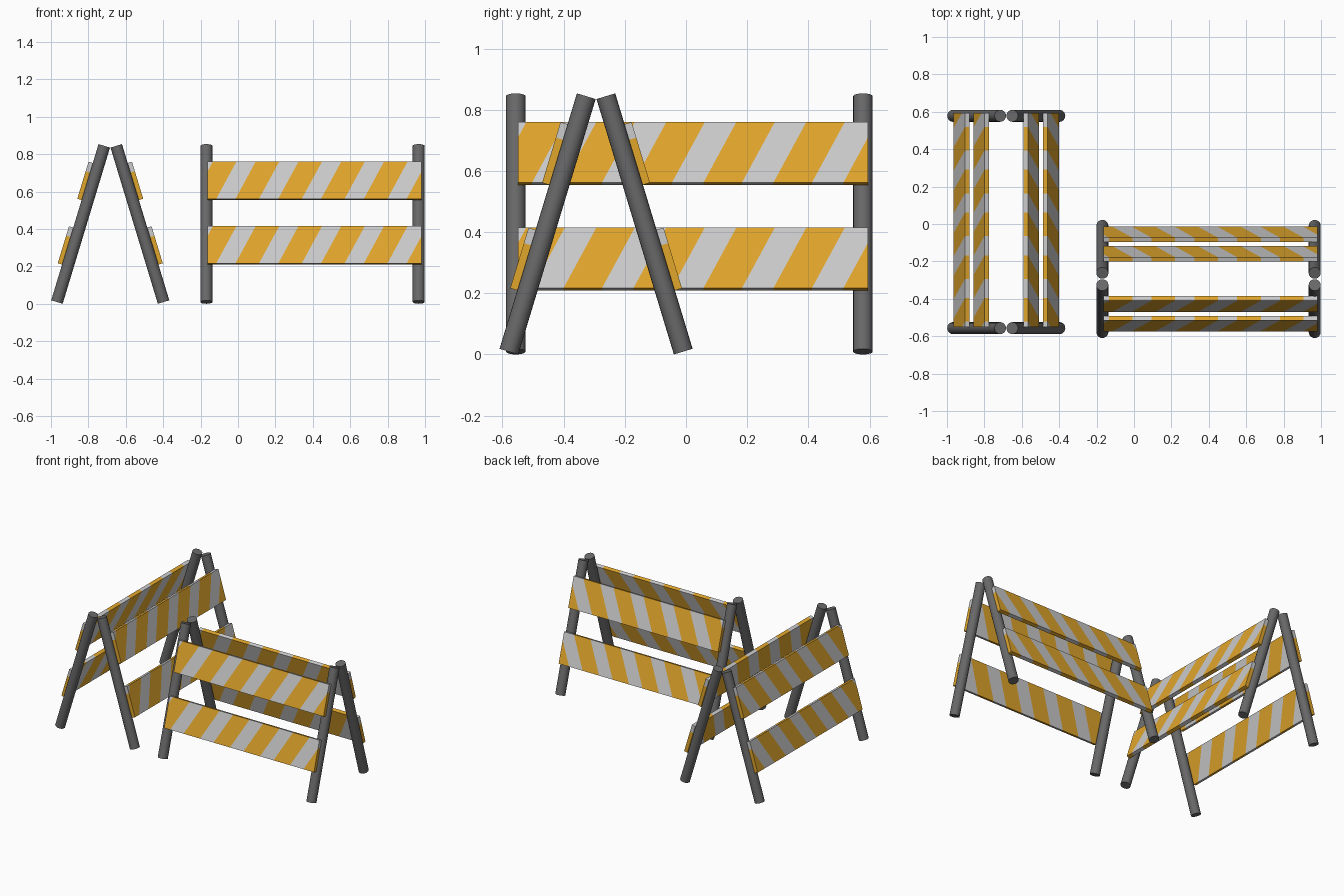
import bpy, bmesh
from math import atan2, floor
from mathutils import Matrix, Vector

if "Cube" in bpy.data.objects:
    bpy.data.objects.remove(bpy.data.objects["Cube"])

LEG_R, LEG_X, LEG_LEN = 0.032, 0.5675, 0.8725
TILT = atan2(0.253, 0.835)
BOARD_L, BOARD_H, BOARD_T, BOARD_X = 1.144, 0.207, 0.025, 0.0115
STRIPES, SLANT, START, WIDTH = 5, 0.47, 0.65, 0.55


def material(name, color):
    m = bpy.data.materials.new(name)
    m.diffuse_color = (*color, 1)
    m.use_nodes = True
    m.node_tree.nodes["Principled BSDF"].inputs["Base Color"].default_value = m.diffuse_color
    return m


DARK = material("dark_grey", (0.14, 0.14, 0.14))
WHITE = material("white", (0.72, 0.72, 0.72))
ORANGE = material("orange", (0.75, 0.38, 0.025))


def finish(bm, name, matrix, mats):
    bm.transform(matrix)
    bmesh.ops.recalc_face_normals(bm, faces=bm.faces)
    me = bpy.data.meshes.new(name)
    bm.to_mesh(me)
    bm.free()
    for m in mats:
        me.materials.append(m)
    ob = bpy.data.objects.new(name, me)
    bpy.context.collection.objects.link(ob)
    return ob


# Round leg, standing in the tilted side frame
def leg(name, frame, x):
    bm = bmesh.new()
    bmesh.ops.create_cone(bm, cap_ends=True, segments=20, radius1=LEG_R, radius2=LEG_R,
                          depth=LEG_LEN, matrix=Matrix.Translation((x, 0, LEG_LEN / 2)))
    ob = finish(bm, name, frame, [DARK])
    bpy.ops.object.select_all(action='DESELECT')
    bpy.context.view_layer.objects.active = ob
    ob.select_set(True)
    bpy.ops.object.shade_smooth_by_angle()


# Board cut along slanted lines, with alternate pieces coloured
def board(name, frame, s):
    bm = bmesh.new()
    bmesh.ops.create_cube(bm, size=1, matrix=Matrix.Diagonal((BOARD_L, BOARD_T, BOARD_H, 1)))
    period = BOARD_L / STRIPES
    normal = Vector((1, 0, -SLANT * period / BOARD_H))
    for k in range(-1, STRIPES + 1):
        for edge in (START, START + WIDTH):
            co = Vector(((k + edge) * period - BOARD_L / 2, 0, -BOARD_H / 2))
            bmesh.ops.bisect_plane(bm, geom=bm.verts[:] + bm.edges[:] + bm.faces[:],
                                   plane_co=co, plane_no=normal, dist=1e-5)
    for f in bm.faces:
        c = f.calc_center_median()
        u = (c.x + BOARD_L / 2) / period - SLANT * (c.z / BOARD_H + 0.5) - START
        f.material_index = 1 if u - floor(u) < WIDTH else 0
    offset = Matrix.Translation((BOARD_X, -LEG_R - BOARD_T / 2 + 0.001, s))
    finish(bm, name, frame @ offset, [WHITE, ORANGE])


# A-shaped barricade: two mirrored leaning sides
def barricade(label, place):
    for side, flip in (("front", 1), ("back", -1)):
        frame = (place @ Matrix.Diagonal((1, flip, 1, 1))
                 @ Matrix.Translation((0, -0.285, 0.0093)) @ Matrix.Rotation(-TILT, 4, 'X'))
        leg(f"{label}_{side}_left_leg", frame, -LEG_X)
        leg(f"{label}_{side}_right_leg", frame, LEG_X)
        board(f"{label}_{side}_lower_board", frame, 0.303)
        board(f"{label}_{side}_upper_board", frame, 0.6635)


barricade("right_barricade", Matrix.Translation((0.3985, -0.294, 0)))
barricade("left_barricade", Matrix.Translation((-0.683, 0.011, 0))
          @ Matrix.Rotation(atan2(1, 0), 4, 'Z'))
